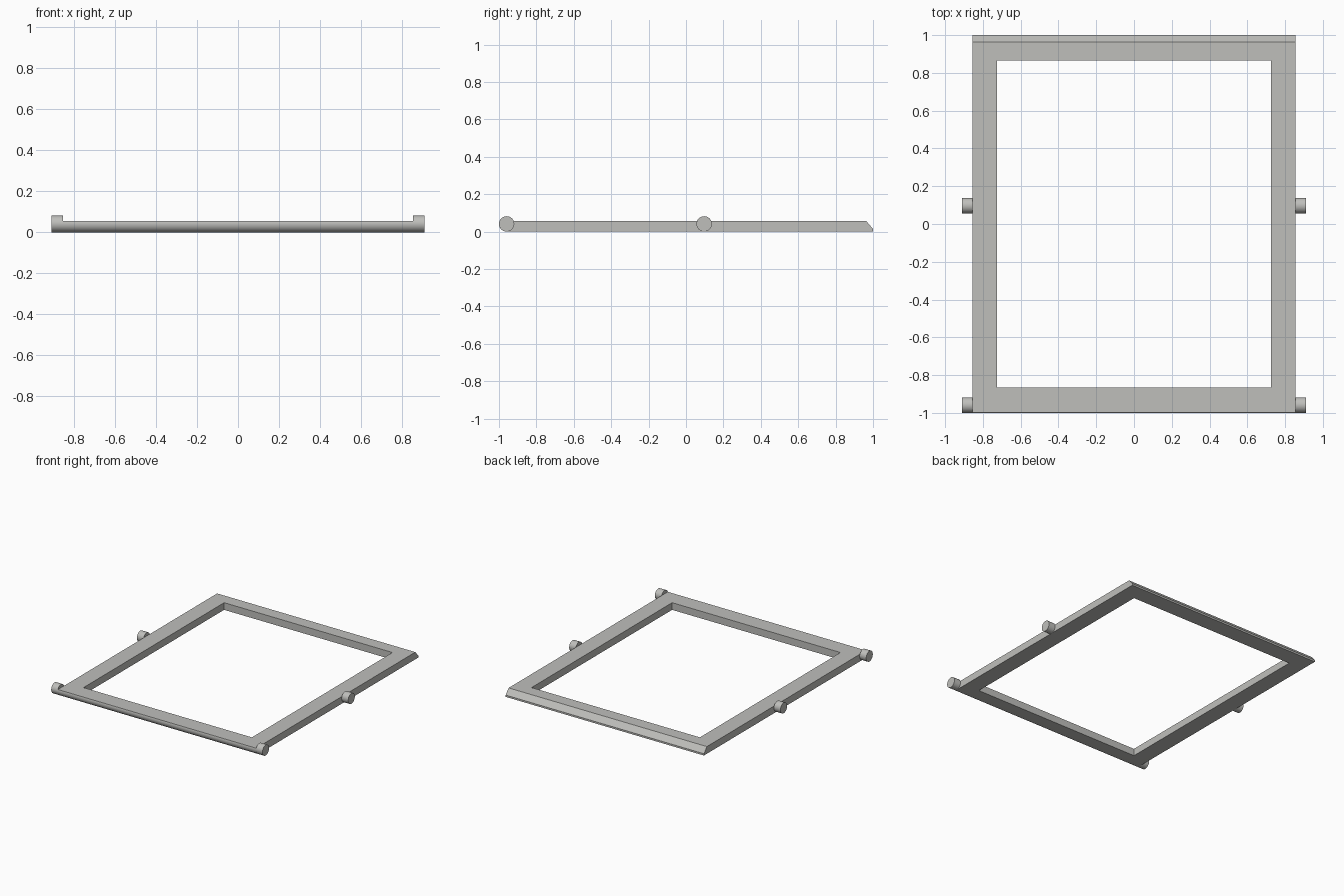
import bpy, bmesh, math

if "Cube" in bpy.data.objects:
    bpy.data.objects.remove(bpy.data.objects["Cube"])

HALF_W, TOP, R = 0.855, 0.056, 0.041      # frame half width, thickness, pin radius
FRONT_Y, MID_Y, PIN_END = -1 + R, 0.097, 0.911

grey = bpy.data.materials.new("warm_grey")
grey.diffuse_color = (0.52, 0.52, 0.50, 1)
grey.use_nodes = True
grey.node_tree.nodes["Principled BSDF"].inputs["Base Color"].default_value = grey.diffuse_color


def extrude_x(name, profile, x0, x1, smooth=True):
    """Extrude a closed (y, z) profile from x0 to x1."""
    bm = bmesh.new()
    face = bm.faces.new([bm.verts.new((x0, y, z)) for y, z in profile])
    ext = bmesh.ops.extrude_face_region(bm, geom=[face])
    verts = [v for v in ext["geom"] if isinstance(v, bmesh.types.BMVert)]
    bmesh.ops.translate(bm, verts=verts, vec=(x1 - x0, 0, 0))
    bmesh.ops.recalc_face_normals(bm, faces=bm.faces)
    mesh = bpy.data.meshes.new(name)
    bm.to_mesh(mesh)
    bm.free()
    mesh.materials.append(grey)
    obj = bpy.data.objects.new(name, mesh)
    bpy.context.collection.objects.link(obj)
    if smooth:
        shade(obj)
    return obj


def shade(obj):
    bpy.ops.object.select_all(action='DESELECT')
    obj.select_set(True)
    bpy.context.view_layer.objects.active = obj
    bpy.ops.object.shade_smooth_by_angle(angle=math.radians(30))


def arc(cy, a0, a1, n):
    return [(cy + R * math.cos(a0 + (a1 - a0) * i / n),
             R + R * math.sin(a0 + (a1 - a0) * i / n)) for i in range(n + 1)]


# Frame: rounded front edge, chamfered back edge
top_angle = math.pi - math.asin((TOP - R) / R)
profile = arc(FRONT_Y, top_angle, 1.5 * math.pi, 14)
profile += [(1, 0), (1, 0.014), (0.964, TOP)]
frame = extrude_x("frame", profile, -HALF_W, HALF_W, smooth=False)

# Rectangular opening
opening = extrude_x("opening_cutter",
                    [(-0.866, -0.1), (0.866, -0.1), (0.866, 0.2), (-0.866, 0.2)],
                    -0.726, 0.726, smooth=False)
cut = frame.modifiers.new("opening", 'BOOLEAN')
cut.operation, cut.solver, cut.object = 'DIFFERENCE', 'EXACT', opening
bpy.context.view_layer.objects.active = frame
bpy.ops.object.modifier_apply(modifier=cut.name)
bpy.data.objects.remove(opening)
shade(frame)

# Pivot pins on both sides, at the front corners and near the middle
for label, cy in (("front", FRONT_Y), ("middle", MID_Y)):
    for side, s in (("left", -1), ("right", 1)):
        extrude_x(f"{label}_pin_{side}", arc(cy, 0, 2 * math.pi, 32)[:-1],
                  s * HALF_W, s * PIN_END)
